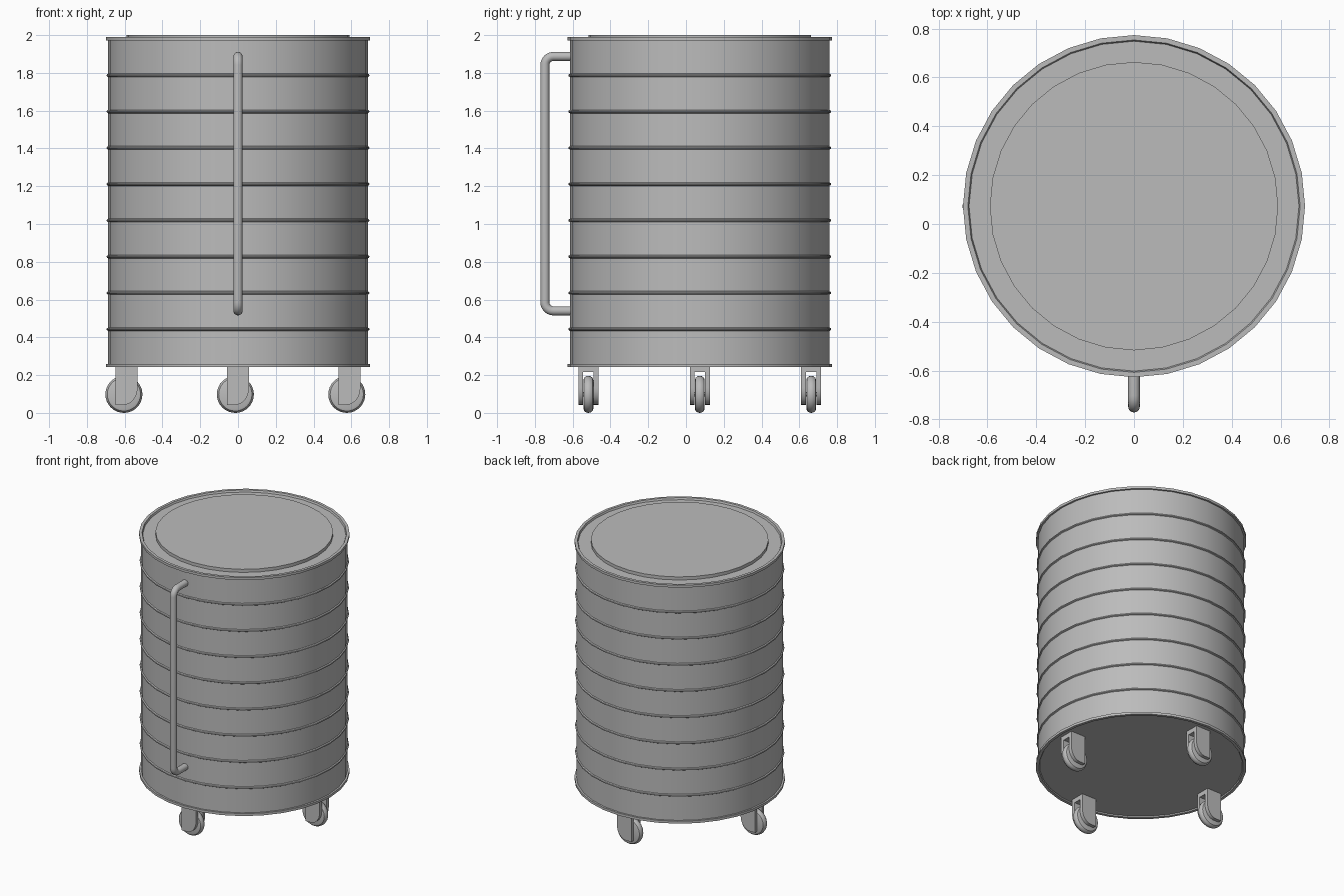
import bpy, bmesh, math
from mathutils import Vector

if "Cube" in bpy.data.objects:
    bpy.data.objects.remove(bpy.data.objects["Cube"])

CY = 0.073          # drum axis offset in y, leaves room for the handle
SEG = 32

grey = bpy.data.materials.new("plain_grey")
grey.diffuse_color = (0.5, 0.5, 0.5, 1)
grey.use_nodes = True
grey.node_tree.nodes["Principled BSDF"].inputs["Base Color"].default_value = grey.diffuse_color


def finish(bm, name, angle=30):
    bmesh.ops.recalc_face_normals(bm, faces=bm.faces)
    me = bpy.data.meshes.new(name)
    bm.to_mesh(me)
    bm.free()
    me.materials.append(grey)
    ob = bpy.data.objects.new(name, me)
    bpy.context.collection.objects.link(ob)
    bpy.ops.object.select_all(action='DESELECT')
    ob.select_set(True)
    bpy.context.view_layer.objects.active = ob
    bpy.ops.object.shade_smooth_by_angle(angle=math.radians(angle))
    return ob


def lathe(name, profile, centre, axis='Z', seg=SEG, closed=False):
    """Spin (radius, height) points round an axis; radius 0 closes the ends."""
    bm = bmesh.new()
    pts = [Vector((r, 0, h)) for r, h in profile]
    vs = [bm.verts.new(p) for p in pts]
    edges = [bm.edges.new(p) for p in zip(vs, vs[1:])]
    if closed:
        edges.append(bm.edges.new((vs[-1], vs[0])))
    bmesh.ops.spin(bm, geom=vs + edges, cent=(0, 0, 0), axis=(0, 0, 1),
                   angle=math.tau, steps=seg, use_merge=True)
    bmesh.ops.remove_doubles(bm, verts=bm.verts, dist=1e-5)
    for v in bm.verts:
        if axis == 'Y':
            v.co = Vector((v.co.x, -v.co.z, v.co.y))
        v.co += Vector(centre)
    return finish(bm, name)


# Drum: recessed floor, bottom rim, ribbed wall, top rim, recessed top
R = 0.687
profile = [(0, 0.25), (0.675, 0.25), (0.68, 0.242), (0.70, 0.242),
           (0.70, 0.26), (R, 0.26)]
for i in range(8):
    z = 0.443 + 0.192 * i
    profile += [(R, z - 0.009), (R + 0.007, z - 0.005), (R + 0.009, z),
                (R + 0.007, z + 0.005), (R, z + 0.009)]
profile += [(R, 1.972), (0.70, 1.972), (0.70, 1.99), (0.68, 1.99),
            (0.675, 1.977), (0, 1.977)]
lathe("drum", profile, (0, CY, 0))

# Raised lid disc
lathe("lid", [(0, 1.97), (0.59, 1.97), (0.59, 2.0), (0, 2.0)], (0, CY, 0))

# Handle: bent tube swept along a path with rounded corners
path = [Vector((0, -0.59, 0.54))]
bend, hy = 0.045, -0.747
for zc, start in ((0.54 + bend, 270), (1.887 - bend, 180)):
    for k in range(7):
        a = math.radians(start - 15 * k)
        path.append(Vector((0, hy + bend + bend * math.cos(a),
                            zc + bend * math.sin(a))))
path.append(Vector((0, -0.59, 1.887)))
bm = bmesh.new()
rings = []
for i, p in enumerate(path):
    t = (path[min(i + 1, len(path) - 1)] - path[max(i - 1, 0)]).normalized()
    side = Vector((1, 0, 0))
    up = t.cross(side)
    rings.append([bm.verts.new(p + 0.024 * (side * math.cos(math.tau * j / 16)
                                            + up * math.sin(math.tau * j / 16)))
                  for j in range(16)])
for a, b in zip(rings, rings[1:]):
    for j in range(16):
        k = (j + 1) % 16
        bm.faces.new((a[j], a[k], b[k], b[j]))
bm.faces.new(rings[0])
bm.faces.new(rings[-1])
finish(bm, "handle")


def prism(name, outline, y0, y1, centre):
    """Extrude an x-z outline from y0 to y1."""
    bm = bmesh.new()
    face = bm.faces.new([bm.verts.new((x, y0, z)) for x, z in outline])
    out = bmesh.ops.extrude_face_region(bm, geom=[face])
    for v in out["geom"]:
        if isinstance(v, bmesh.types.BMVert):
            v.co.y = y1
    for v in bm.verts:
        v.co += Vector(centre)
    return finish(bm, name)


# Fork cheek: square at the back, rounded at the lower right corner
cheek = [(-0.058, 0.25), (-0.058, 0.043), (-0.015, 0.043)]
for k in range(1, 9):
    a = math.radians(-90 + 90 * k / 8)
    cheek.append((-0.015 + 0.073 * math.cos(a), 0.133 + 0.09 * math.sin(a)))
cheek.append((0.058, 0.25))
plate = [(-0.058, 0.217), (0.058, 0.217), (0.058, 0.25), (-0.058, 0.25)]
tyre = [(0, -0.026), (0.076, -0.026), (0.088, -0.022), (0.096, -0.011),
        (0.098, 0), (0.096, 0.011), (0.088, 0.022), (0.076, 0.026), (0, 0.026)]

# Four casters spaced round the base, all pointing the same way
for i, (dx, dy) in enumerate(((0.59, 0), (-0.59, 0), (0, 0.59), (0, -0.59)), 1):
    c = (dx, CY + dy, 0)
    prism(f"fork_front_cheek_{i}", cheek, -0.053, -0.028, c)
    prism(f"fork_back_cheek_{i}", cheek, 0.028, 0.053, c)
    prism(f"fork_top_{i}", plate, -0.028, 0.028, c)
    lathe(f"wheel_{i}", tyre, (dx - 0.014, CY + dy, 0.098), 'Y')
    lathe(f"axle_{i}", [(0, -0.04), (0.012, -0.04), (0.012, 0.04), (0, 0.04)],
          (dx - 0.014, CY + dy, 0.098), 'Y', 12)
